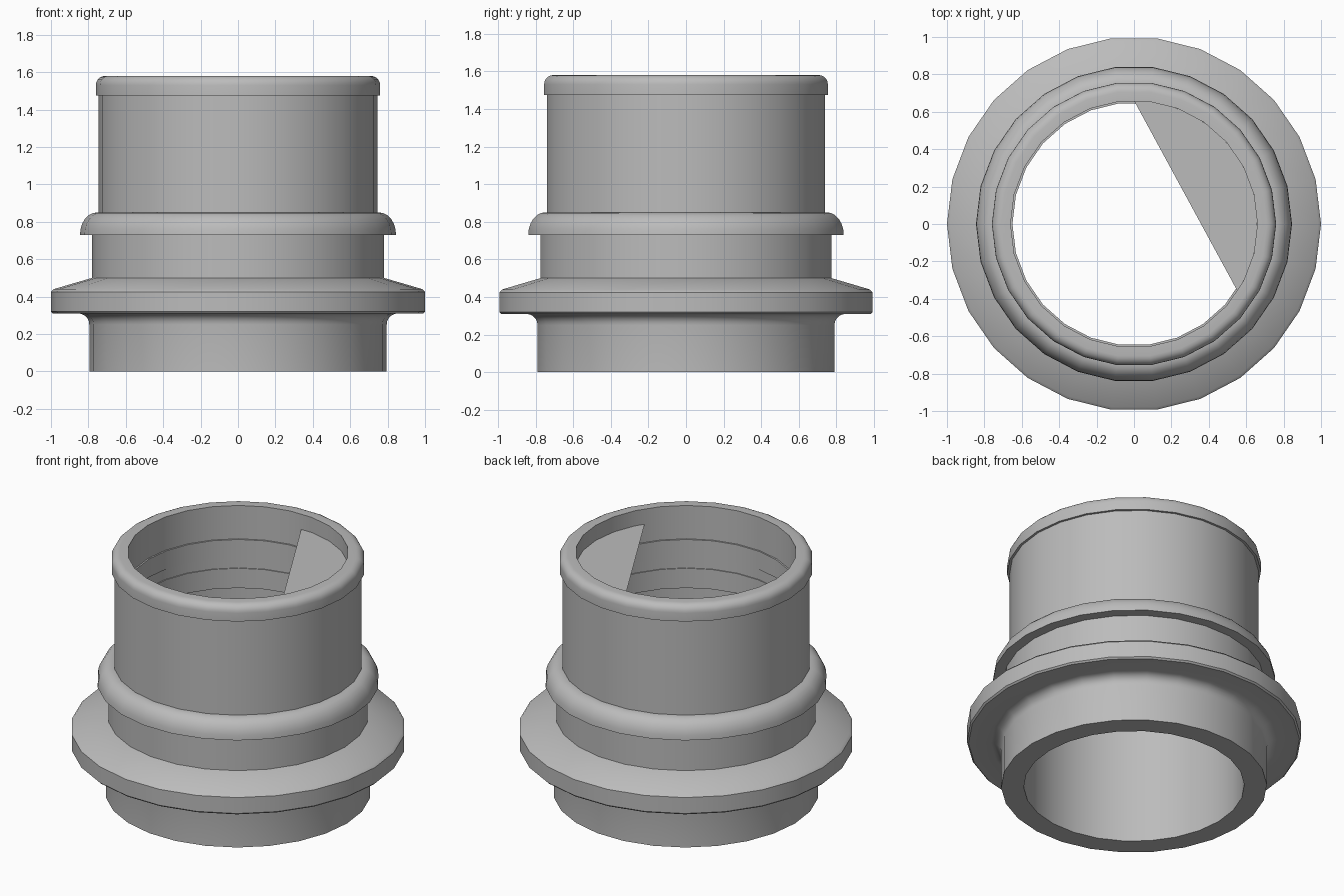
import bpy, bmesh, math
from mathutils import Vector

SIDES = 26

cube = bpy.data.objects.get("Cube")
if cube:
    bpy.data.objects.remove(cube, do_unlink=True)

grey = bpy.data.materials.new("plain grey")
grey.use_nodes = True
colour = (0.5, 0.5, 0.5, 1)
grey.diffuse_color = colour
grey.node_tree.nodes["Principled BSDF"].inputs["Base Color"].default_value = colour


def add_object(name, bm):
    mesh = bpy.data.meshes.new(name)
    bm.to_mesh(mesh)
    bm.free()
    mesh.materials.append(grey)
    obj = bpy.data.objects.new(name, mesh)
    bpy.context.collection.objects.link(obj)
    return obj


def arc(r, z, rad_r, rad_z, start, end, steps=5):
    """Rounded corner of a profile, as (radius, height) points."""
    angles = [math.radians(start + (end - start) * i / steps) for i in range(steps + 1)]
    return [(r + rad_r * math.cos(a), z + rad_z * math.sin(a)) for a in angles]


def lathe(name, profile):
    """Turn a closed profile around the z axis."""
    bm = bmesh.new()
    rings = []
    for i in range(SIDES):
        a = math.tau * i / SIDES
        rings.append([bm.verts.new((r * math.cos(a), r * math.sin(a), z)) for r, z in profile])
    n = len(profile)
    for i in range(SIDES):
        here, there = rings[i], rings[(i + 1) % SIDES]
        for j in range(n):
            k = (j + 1) % n
            bm.faces.new((here[j], there[j], there[k], here[k]))
    bmesh.ops.recalc_face_normals(bm, faces=bm.faces)
    return add_object(name, bm)


# Outer wall, from the foot up to the top rim
sleeve = [(0.795, 0)]
fillet = arc(0.855, 0.25, 0.06, 0.06, 180, 90)
flange = [(0.99, 0.31), (1, 0.32), (1, 0.425), (0.985, 0.44), (0.78, 0.5)]
collar = [(0.78, 0.73)] + arc(0.755, 0.73, 0.09, 0.12, 0, 90, 6)
neck = [(0.745, 0.85), (0.745, 1.475)]
rim = [(0.76, 1.475)] + arc(0.71, 1.53, 0.05, 0.05, 0, 90)
# Bore, from the rim down to the foot, with shallow steps
bore = [(0.66, 1.58), (0.66, 1.36), (0.65, 1.36), (0.65, 1.24), (0.656, 1.24),
        (0.656, 1.17), (0.65, 1.17), (0.65, 1.04), (0.66, 1.04), (0.66, 0)]

body = lathe("pipe_fitting_body", sleeve + fillet + flange + collar + neck + rim + bore)
bpy.ops.object.select_all(action="DESELECT")
body.select_set(True)
bpy.context.view_layer.objects.active = body
bpy.ops.object.shade_smooth_by_angle(angle=math.radians(30))

# Flat segment closing one side of the bore
bm = bmesh.new()
rim_points = arc(0, 0, 0.66, 0.66, -33, 90, 16)
bm.faces.new([bm.verts.new(Vector((x, y, 1.48))) for x, y in rim_points])
add_object("bore_segment_plate", bm)
